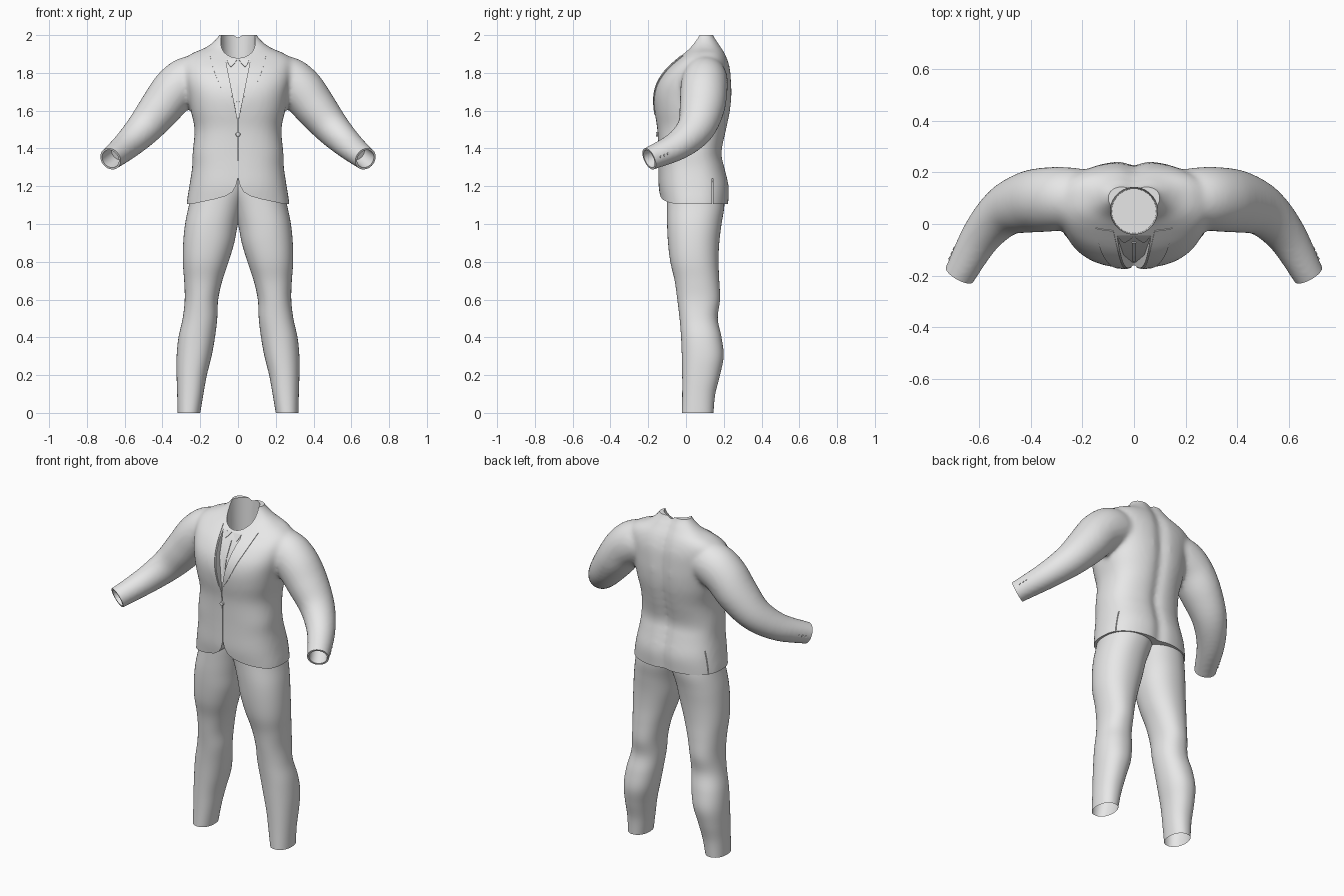
import bpy, bmesh, math
from mathutils import Vector, Matrix
from mathutils.bvhtree import BVHTree

if "Cube" in bpy.data.objects:
    bpy.data.objects.remove(bpy.data.objects["Cube"])

cloth = bpy.data.materials.new("grey_cloth")
cloth.diffuse_color = (0.8, 0.8, 0.8, 1)
cloth.use_nodes = True
cloth.node_tree.nodes["Principled BSDF"].inputs["Base Color"].default_value = cloth.diffuse_color


def finish(ob, angle=40):
    ob.data.materials.clear()
    ob.data.materials.append(cloth)
    ob.data.shade_smooth()
    ob.data.set_sharp_from_angle(angle=math.radians(angle))


def make(name, bm, recalc=True):
    if recalc:
        bmesh.ops.recalc_face_normals(bm, faces=bm.faces)
    me = bpy.data.meshes.new(name)
    bm.to_mesh(me)
    bm.free()
    ob = bpy.data.objects.new(name, me)
    bpy.context.collection.objects.link(ob)
    return ob


def bake(ob):
    dg = bpy.context.evaluated_depsgraph_get()
    me = bpy.data.meshes.new_from_object(ob.evaluated_get(dg))
    ob.modifiers.clear()
    ob.data = me


def spline(rows, n=5):
    """Smooth curve through all rows of numbers."""
    out = []
    for i in range(len(rows) - 1):
        a, b, c, d = rows[max(i - 1, 0)], rows[i], rows[i + 1], rows[min(i + 2, len(rows) - 1)]
        for k in range(n):
            t = k / n
            out.append([0.5 * (2 * q + (r - p) * t + (2 * p - 5 * q + 4 * r - s) * t * t
                               + (3 * q - p - 3 * r + s) * t ** 3)
                        for p, q, r, s in zip(a, b, c, d)])
    return out + [list(rows[-1])]


def loft(bm, rings, cap=True):
    vs = [[bm.verts.new(p) for p in ring] for ring in rings]
    n = len(vs[0])
    for a, b in zip(vs, vs[1:]):
        for i in range(n):
            j = (i + 1) % n
            bm.faces.new((a[i], a[j], b[j], b[i]))
    if cap:
        bm.faces.new(vs[0])
        bm.faces.new(vs[-1])


def oval(z, x0, x1, y0, y1, power, groove=0.0, n=48):
    ring = []
    for i in range(n):
        a = 2 * math.pi * i / n
        c, s = math.cos(a), math.sin(a)
        x = (x0 + x1) / 2 + (x1 - x0) / 2 * math.copysign(abs(c) ** (2 / power), c)
        y = (y0 + y1) / 2 + (y1 - y0) / 2 * math.copysign(abs(s) ** (2 / power), s)
        if s > 0:
            y -= groove * math.exp(-(x / 0.035) ** 2)
        ring.append((x, y, z))
    return ring


# Jacket body: height, half width, front, back
BODY = [(1.03, .275, -.125, .22), (1.11, .272, -.133, .227), (1.2, .258, -.145, .23),
        (1.3, .243, -.146, .207), (1.38, .24, -.147, .192), (1.5, .23, -.152, .217),
        (1.6, .25, -.167, .237), (1.68, .265, -.17, .244), (1.75, .28, -.152, .242),
        (1.82, .29, -.105, .236), (1.87, .285, -.05, .222), (1.905, .24, -.01, .207),
        (1.93, .18, .015, .192), (1.96, .135, .033, .174), (2.0, .1, .05, .15),
        (2.04, .09, .055, .145)]
# Sleeve: centre, radius up, radius sideways
SLEEVE = [(.15, .1, 1.775, .1, .105), (.25, .1, 1.765, .125, .12), (.33, .095, 1.715, .122, .125),
          (.41, .085, 1.615, .112, .12), (.5, .05, 1.505, .094, .1), (.59, -.045, 1.415, .076, .08),
          (.675, -.195, 1.345, .062, .062), (.72, -.275, 1.31, .06, .06)]

bm = bmesh.new()
loft(bm, [oval(z, -w, w, f, b, 2.5, 0.018) for z, w, f, b in spline(BODY)])
for sx in (1, -1):
    path = spline(SLEEVE)
    rings = []
    for i, (x, y, z, ru, rs) in enumerate(path):
        t = (Vector(path[min(i + 1, len(path) - 1)][:3]) - Vector(path[max(i - 1, 0)][:3])).normalized()
        side = (Vector((0, 1, 0)) - t * t.y).normalized()
        up = t.cross(side)
        ring = [Vector((x, y, z)) + up * ru * math.cos(a) + side * rs * math.sin(a)
                for a in (2 * math.pi * k / 32 for k in range(32))]
        rings.append([(p.x * sx, p.y, p.z) for p in ring])
    loft(bm, rings)
jacket = make("jacket", bm)
m = jacket.modifiers.new("merge", 'REMESH')
m.mode, m.voxel_size = 'VOXEL', 0.012
m = jacket.modifiers.new("soften", 'SMOOTH')
m.factor, m.iterations = 0.5, 10
bake(jacket)


def cut(bm):
    cutter = make("cutter", bm)
    cutter.hide_render = True
    m = jacket.modifiers.new("cut", 'BOOLEAN')
    m.operation, m.solver, m.object = 'DIFFERENCE', 'EXACT', cutter
    bake(jacket)
    bpy.data.objects.remove(cutter)


def box(x0, x1, y0, y1, z0, z1):
    bm = bmesh.new()
    mid = Vector((x0 + x1, y0 + y1, z0 + z1)) / 2
    bmesh.ops.create_cube(bm, size=1, matrix=Matrix.Translation(mid)
                          @ Matrix.Diagonal((x1 - x0, y1 - y0, z1 - z0, 1)))
    return bm


def rod(p, q, r0, r1):
    p, q = Vector(p), Vector(q)
    bm = bmesh.new()
    rot = (q - p).to_track_quat('Z', 'Y').to_matrix().to_4x4()
    bmesh.ops.create_cone(bm, cap_ends=True, segments=40, radius1=r0, radius2=r1,
                          depth=(q - p).length, matrix=Matrix.Translation((p + q) / 2) @ rot)
    return bm


def prism(points):
    """Solid reaching forward from a mirrored outline of (x, y, z)."""
    outline = points + [(-x, y, z) for x, y, z in reversed(points) if x > 0]
    bm = bmesh.new()
    loft(bm, [outline, [(x, -0.5, z) for x, y, z in outline]])
    return bm


# Hem, collar rim, neck opening, shirt recess, front cutaway and closing line
cut(box(-.5, .5, -.5, .5, .9, 1.105))
cut(box(-.3, .3, -.3, .4, 2.0, 2.2))
cut(rod((0, .05, 1.72), (0, .05, 2.1), .086, .094))
bm = bmesh.new()
rows = [(.002, -.152, 1.55), (.04, -.12, 1.74), (.075, -.02, 1.92)]
loft(bm, [[(-x, y, z), (x, y, z), (x, -.5, z), (-x, -.5, z)] for x, y, z in rows])
cut(bm)
cut(prism([(0, -.02, 1.245), (.012, -.02, 1.2), (.03, -.02, 1.17), (.065, -.02, 1.148),
           (.12, -.02, 1.132), (.24, -.02, 1.107), (.24, -.02, 1.0)]))
cut(box(-.002, .002, -.5, -.138, 1.235, 1.56))

# Side vents and open cuffs
end = Vector(SLEEVE[-2][:3])
elbow = Vector(SLEEVE[-3][:3])
arm = (Vector(SLEEVE[-1][:3]) - elbow).normalized()
for sx in (1, -1):
    cut(box(min(.2 * sx, .3 * sx), max(.2 * sx, .3 * sx), .138, .142, 1.09, 1.24))
    flip = Vector((sx, 1, 1))
    cut(rod(end * flip, (end + arm * .2) * flip, .11, .11))
    cut(rod((end - arm * .1) * flip, (end + arm * .05) * flip, .046, .052))
finish(jacket, 45)

# Trousers: height, inner, outer, front, back
LEG = [(1.3, -.08, .21, -.1, .16), (1.2, -.07, .24, -.1, .195), (1.1, -.03, .26, -.1, .203),
       (1.0, 0, .28, -.1, .188), (.9, .02, .29, -.095, .176), (.8, .05, .292, -.083, .172),
       (.7, .083, .285, -.06, .176), (.6, .105, .282, -.046, .18), (.5, .11, .293, -.034, .168),
       (.4, .122, .315, -.026, .188), (.3, .14, .325, -.022, .199), (.2, .165, .325, -.02, .18),
       (.1, .183, .322, -.02, .155), (0, .2, .32, -.022, .145)]
for sx, side in ((1, "left"), (-1, "right")):
    bm = bmesh.new()
    loft(bm, [[(x * sx, y, z) for x, y, z in oval(z, i, o, f, b, 2.2)]
              for z, i, o, f, b in spline(LEG)], cap=False)
    finish(make(side + "_trouser_leg", bm))

# Thin plates laid on the chest; rows are height, inner x, outer x
bm = bmesh.new()
bm.from_mesh(jacket.data)
bmesh.ops.triangulate(bm, faces=bm.faces)
tree = BVHTree.FromBMesh(bm)
bm.free()


def drape(name, rows, sx, across=5):
    bm = bmesh.new()
    grid = []
    for z, a, b in spline(rows, 4):
        line = []
        for k in range(across + 1):
            x = sx * (a + (b - a) * k / across)
            hit = tree.ray_cast(Vector((x, -.6, z)), Vector((0, 1, 0)))[0]
            y = min(hit.y, 0.03) if hit else 0
            line.append(bm.verts.new((x, y - .001, z)))
        grid.append(line)
    for r, s in zip(grid, grid[1:]):
        for k in range(across):
            bm.faces.new((r[k], r[k + 1], s[k + 1], s[k]))
    ob = make(name, bm)
    m = ob.modifiers.new("thickness", 'SOLIDIFY')
    m.thickness, m.offset = .007, 0
    bake(ob)
    finish(ob)


LAPEL = [(1.58, .01, .014), (1.65, .028, .058), (1.74, .046, .098), (1.82, .062, .13), (1.89, .08, .148)]
COLLAR = [(1.868, .006, .058), (1.85, .018, .052), (1.832, .036, .04)]
for sx, side in ((1, "left"), (-1, "right")):
    drape(side + "_lapel", LAPEL, sx)
    drape(side + "_shirt_collar", COLLAR, sx)
drape("shirt_placket", [(1.62, -.006, .006), (1.72, -.008, .008), (1.83, -.008, .008)], 1, 2)

# Front button and three small buttons on each cuff
finish(make("front_button", rod((0, -.145, 1.475), (0, -.16, 1.475), .013, .011)))
out = Vector((.85, .5, -.05)).normalized()
for sx, side in ((1, "left"), (-1, "right")):
    flip = Vector((sx, 1, 1))
    for i in range(3):
        t = .2 + .12 * i
        p = end.lerp(elbow, t) + out * (.061 + .015 * t)
        finish(make(f"{side}_cuff_button_{i + 1}",
                    rod((p - out * .006) * flip, (p + out * .004) * flip, .007, .006)))
